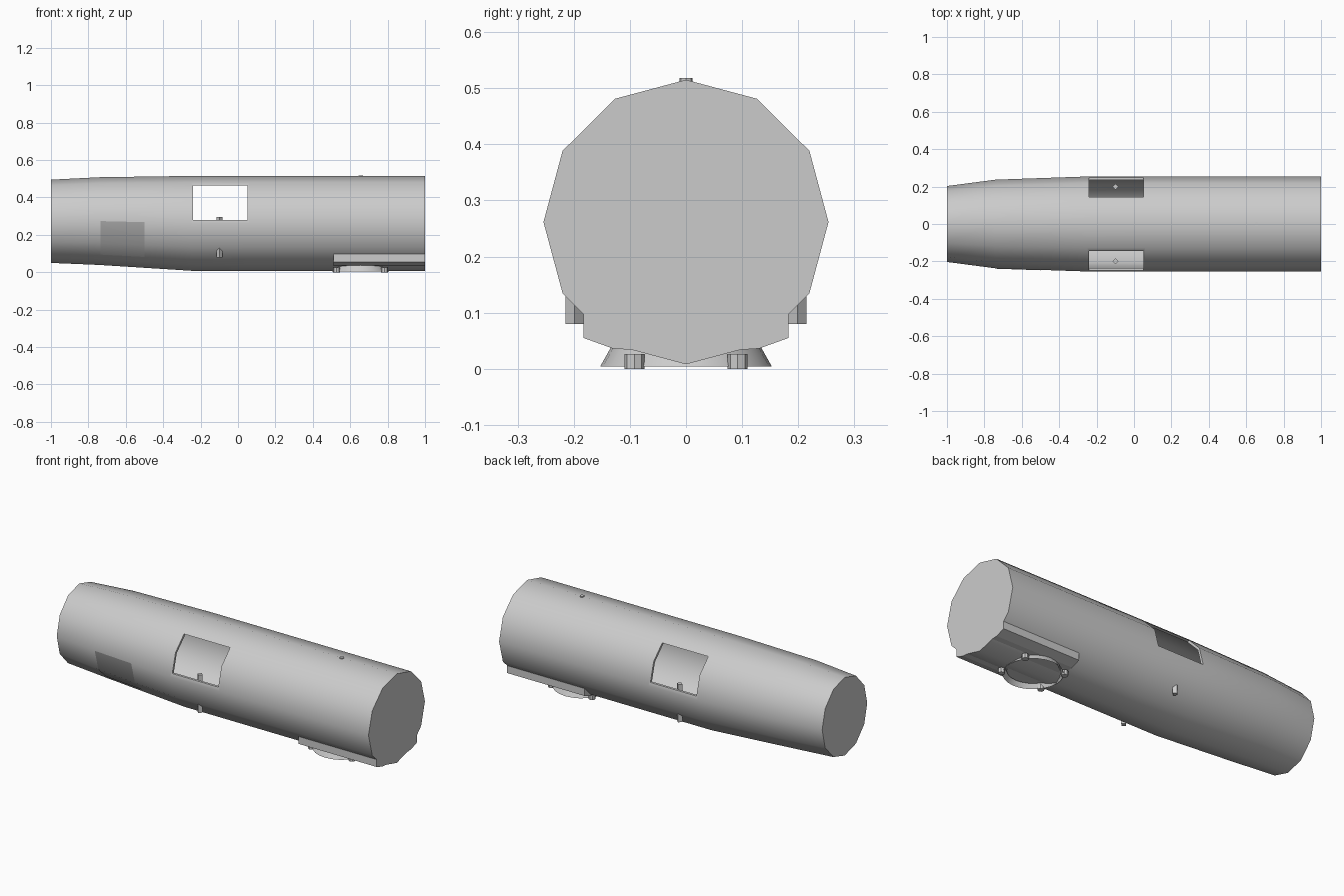
import bpy, bmesh, math
from mathutils import Vector

cube = bpy.data.objects.get("Cube")
if cube:
    bpy.data.objects.remove(cube, do_unlink=True)


def material(name, value):
    m = bpy.data.materials.new(name)
    m.use_nodes = True
    m.diffuse_color = (value, value, value, 1)
    m.node_tree.nodes["Principled BSDF"].inputs["Base Color"].default_value = (value, value, value, 1)
    return m


GREY = material("hull grey", 0.6)
PANEL = material("panel grey", 0.5)


def make(name, bm, mat=GREY):
    bmesh.ops.recalc_face_normals(bm, faces=bm.faces)
    mesh = bpy.data.meshes.new(name)
    bm.to_mesh(mesh)
    bm.free()
    obj = bpy.data.objects.new(name, mesh)
    mesh.materials.append(mat)
    bpy.context.collection.objects.link(obj)
    return obj


def smooth(obj, degrees):
    bpy.ops.object.select_all(action='DESELECT')
    obj.select_set(True)
    bpy.context.view_layer.objects.active = obj
    bpy.ops.object.shade_smooth_by_angle(angle=math.radians(degrees))


def prism(name, sides, r_low, r_high, x, y, low, high, caps=True):
    bm = bmesh.new()
    bmesh.ops.create_cone(bm, cap_ends=caps, segments=sides, radius1=r_low,
                          radius2=r_high, depth=high - low)
    bmesh.ops.translate(bm, verts=bm.verts, vec=(x, y, (low + high) / 2))
    return make(name, bm)


def box(name, low, high):
    bm = bmesh.new()
    bmesh.ops.create_cube(bm, size=1)
    for v in bm.verts:
        v.co = Vector([(low[i] + high[i]) / 2 + v.co[i] * (high[i] - low[i]) for i in range(3)])
    return make(name, bm)


# Fuselage stations: x, half width, bottom, top
STATIONS = [(-1, 0.203, 0.05, 0.495), (-0.74, 0.237, 0.039, 0.508),
            (-0.25, 0.254, 0.008, 0.515), (0.06, 0.254, 0.008, 0.515),
            (1, 0.254, 0.008, 0.515)]


def section_point(station, k):
    x, w, low, high = station
    a = k * math.tau / 12
    return Vector((x, w * math.sin(a), (low + high) / 2 + (high - low) / 2 * math.cos(a)))


# Twelve-sided hull, hollow, with a window opening through both sides
bm = bmesh.new()
rings = [[bm.verts.new(section_point(s, k)) for k in range(12)] for s in STATIONS]
for a, b in zip(rings, rings[1:]):
    for k in range(12):
        n = (k + 1) % 12
        bm.faces.new((a[k], a[n], b[n], b[k]))
bm.faces.new(rings[0])
bm.faces.new(rings[-1])
hull = make("fuselage", bm)
cutter = box("window_cutter", (-0.24, -0.4, 0.28), (0.05, 0.4, 0.465))
cutter.hide_render = True
wall = hull.modifiers.new("wall", 'SOLIDIFY')
wall.thickness = 0.014
wall.offset = -1
cut = hull.modifiers.new("window", 'BOOLEAN')
cut.object = cutter
cut.solver = 'EXACT'
bpy.context.view_layer.objects.active = hull
for m in ("wall", "window"):
    bpy.ops.object.modifier_apply(modifier=m)
bpy.data.objects.remove(cutter, do_unlink=True)
smooth(hull, 40)

# Thin panel that follows the hull on the right flank
bm = bmesh.new()
rows = []
for x in (-0.735, -0.5):
    t = (x + 0.74) / 0.49
    station = [p + (q - p) * t for p, q in zip(STATIONS[1], STATIONS[2])]
    row = []
    for k in (7.3, 8, 9):
        i = math.floor(k)
        p = section_point(station, i).lerp(section_point(station, i + 1), k - i)
        out = Vector((0, p.y, p.z - 0.265)).normalized()
        row.append(bm.verts.new(p + out * 0.002))
    rows.append(row)
for i in range(2):
    bm.faces.new((rows[0][i], rows[0][i + 1], rows[1][i + 1], rows[1][i]))
panel = make("flank_panel", bm, PANEL)
smooth(panel, 40)

# Window mounting posts, diamond in section
for side, name in ((1, "left"), (-1, "right")):
    prism(name + "_window_post", 4, 0.016, 0.016, -0.1, side * 0.199, 0.08, 0.295)

# Belly fairing running to the rear end
half = [(0.183, 0.097), (0.183, 0.055), (0.13, 0.036), (0.1, 0.034)]
outline = half + [(-y, z) for y, z in reversed(half)]
bm = bmesh.new()
face = bm.faces.new([bm.verts.new((0.51, y, z)) for y, z in outline])
ext = bmesh.ops.extrude_face_region(bm, geom=[face])
bmesh.ops.translate(bm, vec=(0.49, 0, 0),
                    verts=[g for g in ext["geom"] if isinstance(g, bmesh.types.BMVert)])
make("belly_fairing", bm)

# Ventral ring: collar, flared open skirt and four feet
RING_X = 0.655
smooth(prism("ring_collar", 24, 0.132, 0.132, RING_X, 0, 0.025, 0.045), 40)
skirt = prism("ring_skirt", 24, 0.153, 0.13, RING_X, 0, 0.004, 0.045, caps=False)
smooth(skirt, 40)
for sx in (-1, 1):
    for sy in (-1, 1):
        prism("ring_foot", 8, 0.018, 0.018, RING_X + sx * 0.128, sy * 0.092, 0, 0.026)

# Small stud on the spine
prism("spine_stud", 8, 0.012, 0.012, RING_X, 0, 0.5, 0.518)
